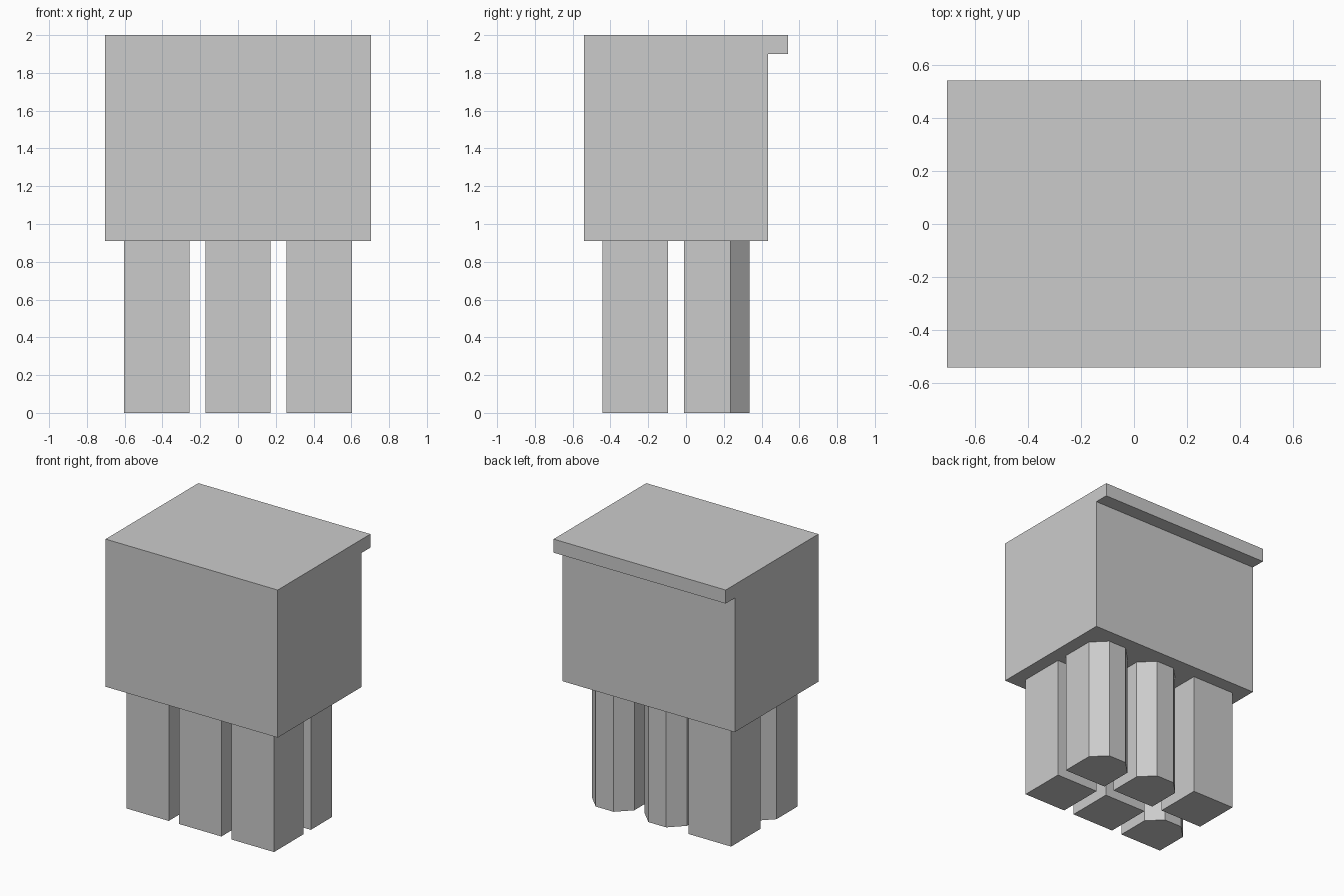
import bpy
import bmesh

if "Cube" in bpy.data.objects:
    bpy.data.objects.remove(bpy.data.objects["Cube"])


def prism(name, outline, offset):
    """Extrude a closed 3D outline along an offset vector."""
    bm = bmesh.new()
    face = bm.faces.new([bm.verts.new(p) for p in outline])
    ext = bmesh.ops.extrude_face_region(bm, geom=[face])
    verts = [g for g in ext["geom"] if isinstance(g, bmesh.types.BMVert)]
    bmesh.ops.translate(bm, verts=verts, vec=offset)
    bmesh.ops.recalc_face_normals(bm, faces=bm.faces)
    mesh = bpy.data.meshes.new(name)
    bm.to_mesh(mesh)
    bm.free()
    obj = bpy.data.objects.new(name, mesh)
    bpy.context.collection.objects.link(obj)
    return obj


HALF_X, BODY_Z, TOP_Z = 0.703, 0.91, 2.0
HALF_PIN, PITCH, CUT = 0.173, 0.43, 0.10

# Housing block with the overhanging lip along its top back edge
profile = [(-0.541, BODY_Z), (0.435, BODY_Z), (0.435, 1.90),
           (0.541, 1.90), (0.541, TOP_Z), (-0.541, TOP_Z)]
prism("housing", [(-HALF_X, y, z) for y, z in profile], (2 * HALF_X, 0, 0))

# Pin sections: plain square, and square with both back corners cut off
h, c = HALF_PIN, HALF_PIN - CUT
square = [(-h, -h), (h, -h), (h, h), (-h, h)]
keyed = [(-h, -h), (h, -h), (h, c), (c, h), (-c, h), (-h, c)]

# Two rows of three pins, listed from left to right
rows = {"front": (-0.268, [keyed, square, square]),
        "back": (0.162, [square, keyed, keyed])}
for row, (cy, sections) in rows.items():
    for i, (side, section) in enumerate(zip(("left", "middle", "right"), sections)):
        cx = (i - 1) * PITCH
        prism(f"{row}_{side}_pin",
              [(cx + x, cy + y, 0) for x, y in section], (0, 0, BODY_Z))
